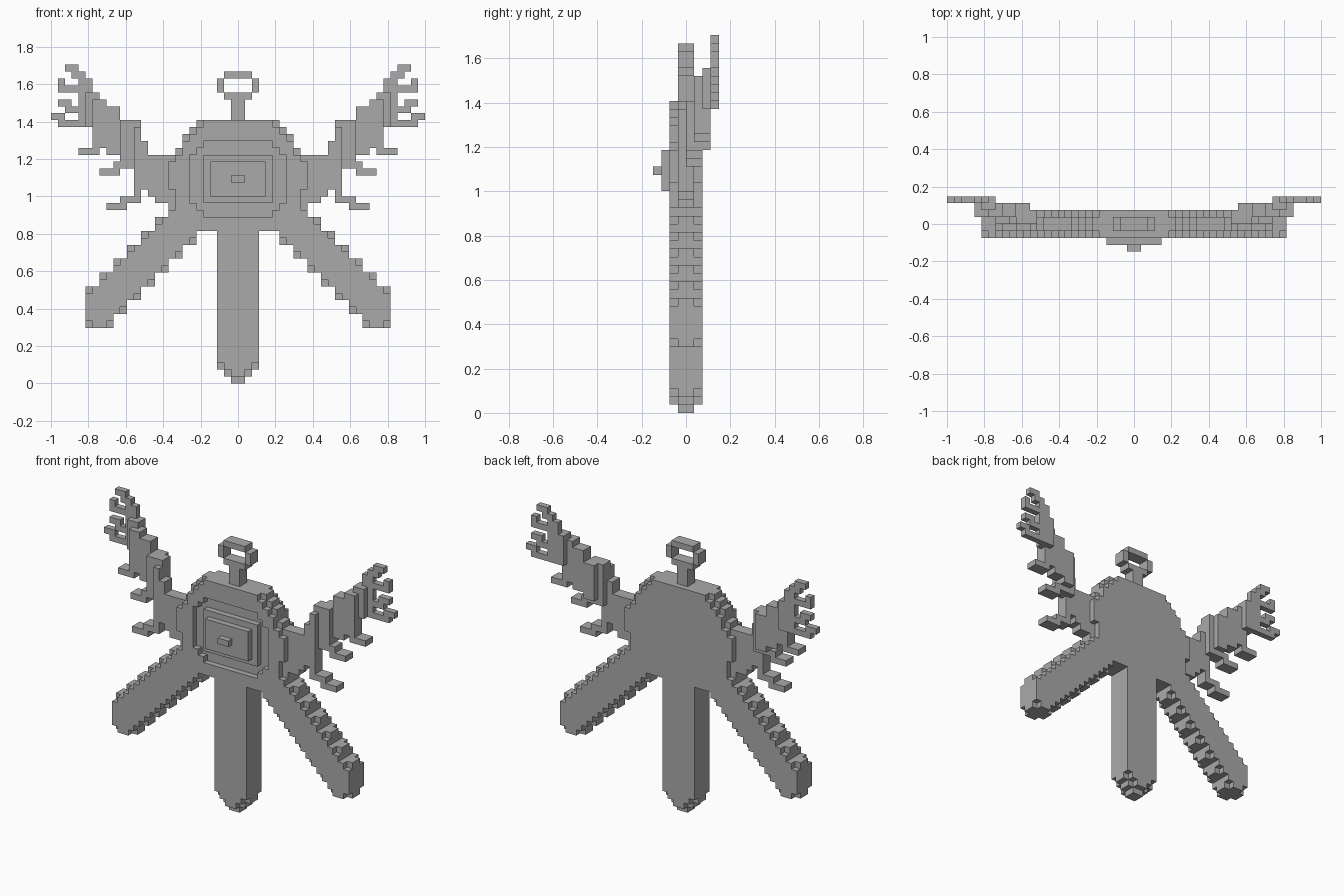
import bpy
import bmesh
from mathutils import Vector

if "Cube" in bpy.data.objects:
    bpy.data.objects.remove(bpy.data.objects["Cube"])

UNIT = 2 / 54  # edge length of one block

grey = bpy.data.materials.new("plain_grey")
grey.use_nodes = True
grey.diffuse_color = (0.4, 0.4, 0.4, 1)
grey.node_tree.nodes["Principled BSDF"].inputs["Base Color"].default_value = (0.4, 0.4, 0.4, 1)


def rect(left, right, bottom, top):
    """Flat set of block positions seen from the front."""
    return {(x, z) for x in range(left, right) for z in range(bottom, top)}


def centred(half, bottom, top):
    return rect(-half, half, bottom, top)


def mirrored(cells):
    return {(-x - 1, z) for x, z in cells}


def deep(cells, front, back):
    """Extrude a flat set of positions along y."""
    return {(x, y, z) for x, z in cells for y in range(front, back)}


def build(name, blocks):
    """Make one object out of the exposed faces of the blocks."""
    bm = bmesh.new()
    corners = {}

    def vertex(point):
        key = tuple(int(round(c)) for c in point)
        if key not in corners:
            corners[key] = bm.verts.new(Vector(key) * UNIT)
        return corners[key]

    for block in sorted(blocks):
        centre = Vector(block) + Vector((0.5, 0.5, 0.5))
        for axis in range(3):
            for sign in (-1, 1):
                neighbour = list(block)
                neighbour[axis] += sign
                if tuple(neighbour) in blocks:
                    continue
                normal, side = Vector(), Vector()
                normal[axis] = sign / 2
                side[(axis + 1) % 3] = 0.5
                up = normal.cross(side) * 2
                loop = (-side - up, side - up, side + up, up - side)
                bm.faces.new([vertex(centre + normal + offset) for offset in loop])
    bmesh.ops.dissolve_limit(bm, angle_limit=0.01, verts=bm.verts[:], edges=bm.edges[:])
    mesh = bpy.data.meshes.new(name)
    bm.to_mesh(mesh)
    bm.free()
    mesh.materials.append(grey)
    obj = bpy.data.objects.new(name, mesh)
    bpy.context.collection.objects.link(obj)


# Rounded body outline, symmetric above and below its middle
body = set()
for inset, half in enumerate((6, 7, 8, 8, 9, 10)):
    body |= centred(half, 22 + inset, 38 - inset)

# Middle leg with a tapered tip
middle_leg = centred(1, 0, 22) | centred(2, 1, 22) | centred(3, 2, 22)

# Slanted leg in two-block steps
left_leg = set()
for z in range(8, 26, 2):
    left_leg |= rect(26 - z, min(22, 34 - z), z, z + 2)
left_leg = {c for c in left_leg if c[0] >= 4} - body
right_leg = mirrored(left_leg)

outline = body | middle_leg | left_leg | right_leg


def is_corner(cell):
    x, z = cell
    beside = (x - 1, z) not in outline or (x + 1, z) not in outline
    stacked = (x, z - 1) not in outline or (x, z + 1) not in outline
    return beside and stacked


def soften(cells):
    """Full depth, with thinner blocks at the outer corners."""
    thin = {c for c in cells if is_corner(c)}
    return deep(cells - thin, -2, 2) | deep(thin, -1, 1)


# Sunken ring around the front plate
plate = centred(5, 26, 33)
recess = (centred(5, 24, 35) | centred(6, 25, 34) | centred(7, 26, 33)) - plate
build("body", soften(body) - deep(recess, -2, -1))
build("front_panel", deep(centred(4, 27, 32), -3, -2))
build("front_knob", deep(centred(1, 29, 30), -4, -3))

build("middle_leg", soften(middle_leg))
build("left_leg", soften(left_leg))
build("right_leg", soften(right_leg))

# Stem and open ring on top
ring = centred(3, 42, 44) - centred(2, 42, 44) | centred(2, 44, 45) | centred(2, 41, 42)
build("top_stem", deep(centred(1, 38, 41), -1, 1))
build("top_ring", deep(ring, -1, 1))

# Arm layers stepping backwards: depth range, then rectangles
ARM = {
    "root": (-1, 1, [(9, 12, 26, 33), (12, 13, 27, 33), (13, 15, 28, 35),
                     (14, 15, 26, 37), (14, 17, 26, 27), (16, 19, 25, 26)]),
    "middle": (0, 2, [(14, 17, 31, 38), (15, 18, 31, 32), (17, 20, 30, 31)]),
    "forearm": (1, 3, [(15, 17, 32, 38), (17, 19, 33, 40), (19, 21, 34, 41),
                       (18, 21, 34, 35), (20, 23, 33, 34)]),
    "wrist": (2, 3, [(20, 22, 37, 42)]),
}
HAND = {
    "palm": (3, 4, [(20, 23, 37, 42), (21, 23, 37, 44)]),
    "fingers": (3, 4, [(23, 26, 37, 38), (25, 27, 38, 39), (23, 25, 39, 40),
                       (24, 26, 40, 41), (23, 26, 42, 43), (25, 26, 43, 44),
                       (22, 24, 44, 45), (23, 25, 45, 46)]),
}

for part, layers in (("arm", ARM), ("hand", HAND)):
    left, right = set(), set()
    for front, back, rects in layers.values():
        cells = set().union(*(rect(*r) for r in rects)) - body
        left |= deep(cells, front, back)
        right |= deep(mirrored(cells), front, back)
    build("left_" + part, left)
    build("right_" + part, right)
